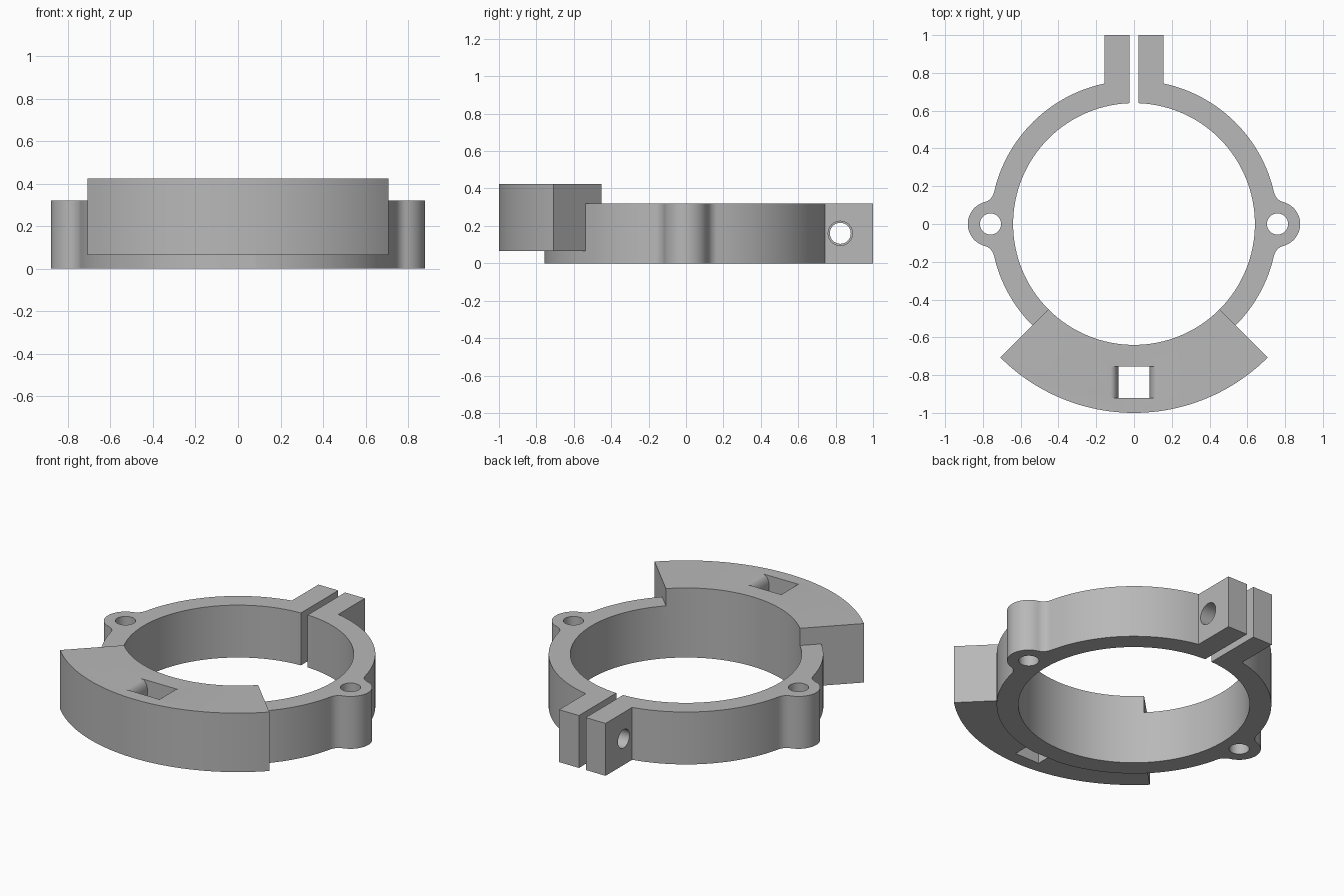
import bpy, bmesh
from math import sin, cos, pi, radians, atan2, sqrt
from mathutils import Matrix, Vector

cube = bpy.data.objects.get("Cube")
if cube:
    bpy.data.objects.remove(cube, do_unlink=True)

RING_R, BORE_R, RING_H = 0.76, 0.64, 0.32
LUG_R, FILLET_R = 0.12, 0.07
BLOCK_R, BLOCK_Z0, BLOCK_Z1 = 1.0, 0.065, 0.425
GAP, TAB_X = 0.023, 0.157

grey = bpy.data.materials.new("light_grey")
grey.use_nodes = True
grey.diffuse_color = (0.48, 0.48, 0.48, 1)
grey.node_tree.nodes["Principled BSDF"].inputs["Base Color"].default_value = (0.48, 0.48, 0.48, 1)


def arc(cx, cy, r, a0, a1, n):
    return [(cx + r * cos(a0 + (a1 - a0) * i / n), cy + r * sin(a0 + (a1 - a0) * i / n))
            for i in range(n + 1)]


def prism(name, outline, lo, hi, matrix=Matrix()):
    """Extrude a closed 2D outline from lo to hi along local z."""
    bm = bmesh.new()
    face = bm.faces.new([bm.verts.new((x, y, lo)) for x, y in outline])
    out = bmesh.ops.extrude_face_region(bm, geom=[face])
    moved = [v for v in out["geom"] if isinstance(v, bmesh.types.BMVert)]
    bmesh.ops.translate(bm, vec=(0, 0, hi - lo), verts=moved)
    bm.transform(matrix)
    bmesh.ops.recalc_face_normals(bm, faces=bm.faces)
    mesh = bpy.data.meshes.new(name)
    bm.to_mesh(mesh)
    bm.free()
    mesh.materials.append(grey)
    obj = bpy.data.objects.new(name, mesh)
    bpy.context.collection.objects.link(obj)
    return obj


def disc(name, x, y, r, lo, hi, n=32, matrix=Matrix()):
    return prism(name, arc(x, y, r, 0, 2 * pi, n)[:-1], lo, hi, matrix)


def combine(target, tool, operation):
    """Apply a boolean and remove the helper object."""
    mod = target.modifiers.new("combine", "BOOLEAN")
    mod.operation, mod.object, mod.solver = operation, tool, "EXACT"
    bpy.context.view_layer.update()
    result = bpy.data.meshes.new_from_object(
        target.evaluated_get(bpy.context.evaluated_depsgraph_get()))
    target.modifiers.clear()
    target.data = result
    bpy.data.objects.remove(tool, do_unlink=True)


# Split ring outline: tab, ring, filleted lug, ring, then the mirrored half
d1, d2 = LUG_R + FILLET_R, RING_R + FILLET_R
fx = (d2 ** 2 - d1 ** 2 + RING_R ** 2) / (2 * RING_R)
fy = sqrt(d2 ** 2 - fx ** 2)
on_ring = atan2(fy, fx)
on_lug = atan2(fy, fx - RING_R)
tab_angle = atan2(sqrt(RING_R ** 2 - TAB_X ** 2), TAB_X)

half = [(GAP, 1.0), (TAB_X, 1.0)]
half += arc(0, 0, RING_R, tab_angle, on_ring, 24)
half += arc(fx, fy, FILLET_R, on_ring - pi, on_lug - pi, 8)[1:]
half += arc(RING_R, 0, LUG_R, on_lug, -on_lug, 20)[1:]
half += arc(fx, -fy, FILLET_R, pi - on_lug, pi - on_ring, 8)[1:]
half += arc(0, 0, RING_R, -on_ring, -pi / 2, 30)[1:]
inner = arc(0, 0, 0.58, -pi / 2, atan2(0.58, GAP), 40)
left_side = [(-x, y) for x, y in half[-2::-1]]
left_inner = [(-x, y) for x, y in inner[::-1]]
outline = half + left_side + left_inner + inner[1:]
clamp = prism("clamp_ring", outline, 0, RING_H)

# Raised front mounting block
sector = arc(0, 0, BLOCK_R, radians(-135), radians(-45), 48)
sector += arc(0, 0, 0.6, radians(-45), radians(-135), 24)
combine(clamp, prism("mount_block", sector, BLOCK_Z0, BLOCK_Z1), "UNION")

# Main bore
combine(clamp, disc("bore", 0, 0, BORE_R, -0.2, 0.8, 128), "DIFFERENCE")

# Vertical holes in the side lugs
for side in (-1, 1):
    combine(clamp, disc("lug_hole", side * RING_R, 0, 0.056, -0.2, 0.8), "DIFFERENCE")

# Cross hole through the tabs, wider on the left one
along_x = Matrix(((0, 0, 1, 0), (1, 0, 0, 0), (0, 1, 0, 0), (0, 0, 0, 1)))
for radius, lo, hi in ((0.065, 0, 0.3), (0.056, -0.3, 0)):
    combine(clamp, disc("bolt_hole", 0.825, RING_H / 2, radius, lo, hi, 32, along_x),
            "DIFFERENCE")


# Tie slots with rounded upper lips
def lip(x, side):
    w, h = 0.042, 0.06
    pts = [(x - side * w, -0.2)]
    pts += [(x - side * w * cos(a), BLOCK_Z1 - h + h * sin(a))
            for a in (pi / 2 * i / 8 for i in range(9))]
    return pts + [(x, 0.6)]


def slot(profile, angle):
    upright = Matrix.Rotation(pi / 2, 4, "X")
    tool = prism("tie_slot", profile, 0.755, 0.92,
                 Matrix.Rotation(radians(angle), 4, "Z") @ upright)
    combine(clamp, tool, "DIFFERENCE")


slot(lip(0.125, 1) + lip(-0.125, -1)[::-1], 0)
for side in (-1, 1):
    straight = [(0, 0.6), (0, -0.2)]
    slot(lip(-side * 0.12, -side) + straight, side * 42)

# Smooth curved walls, crisp corners
bpy.ops.object.select_all(action="DESELECT")
clamp.select_set(True)
bpy.context.view_layer.objects.active = clamp
bpy.ops.object.shade_smooth_by_angle(angle=radians(30))
